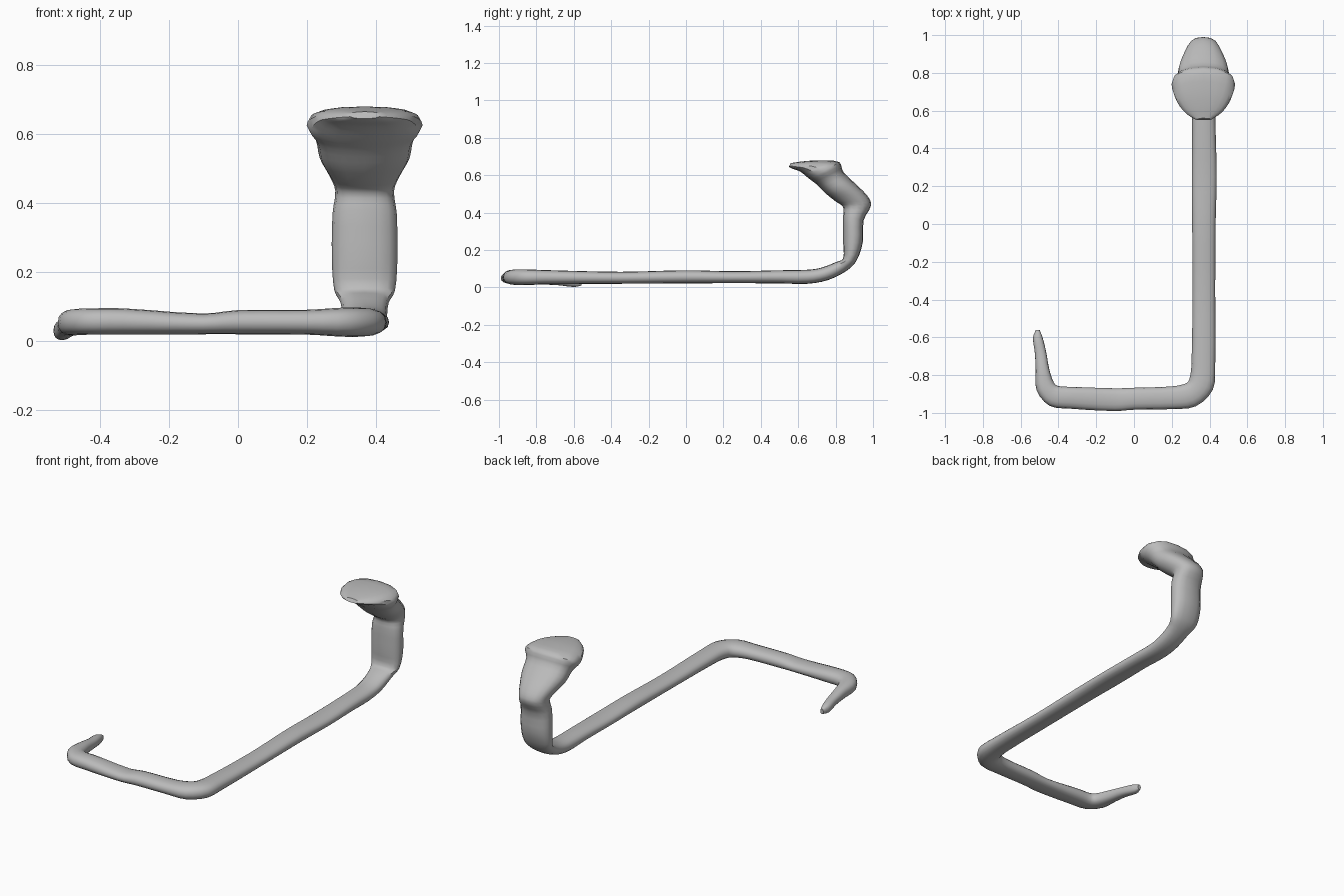
import bpy
import bmesh
import math
from mathutils import Vector

SIDES = 16      # points around the body
STEPS = 3       # rings blended between two stations

# Remove the default cube
default_cube = bpy.data.objects.get("Cube")
if default_cube:
    bpy.data.objects.remove(default_cube, do_unlink=True)


def make_material(name, colour):
    material = bpy.data.materials.new(name)
    material.use_nodes = True
    material.diffuse_color = colour
    for node in material.node_tree.nodes:
        if node.type == 'BSDF_PRINCIPLED':
            node.inputs["Base Color"].default_value = colour
            node.inputs["Roughness"].default_value = 0.7
    return material


def lying_rings(stations):
    """Rings across a path on the ground: x, y, half width, z, half height."""
    rings = []
    centres = [Vector((x, y, z)) for x, y, _, z, _ in stations]
    for i, (x, y, half_width, z, half_height) in enumerate(stations):
        before = centres[max(i - 1, 0)]
        after = centres[min(i + 1, len(centres) - 1)]
        along = after - before
        along.z = 0
        across = along.normalized().cross(Vector((0, 0, 1)))
        rings.append((centres[i], across * half_width, Vector((0, 0, half_height))))
    return rings


def rising_rings(stations, x):
    """Rings of the raised part: back y, back z, front y, front z, half width."""
    rings = []
    for back_y, back_z, front_y, front_z, half_width in stations:
        back = Vector((x, back_y, back_z))
        front = Vector((x, front_y, front_z))
        rings.append(((back + front) / 2, Vector((half_width, 0, 0)), (front - back) / 2))
    return rings


def ring_points(centre, across, depth):
    """Slightly squared oval."""
    points = []
    for i in range(SIDES):
        angle = math.tau * i / SIDES
        c, s = math.cos(angle), math.sin(angle)
        u = math.copysign(abs(c) ** 0.85, c)
        v = math.copysign(abs(s) ** 0.85, s)
        points.append(centre + across * u + depth * v)
    return points


def blend(a, b, c, d, t):
    """Smooth curve from b to c, with tangents scaled to the uneven spacing."""
    span = max((c - b).length, 1e-5)
    start = (c - a) * (span / max((b - a).length + span, 1e-5))
    end = (d - b) * (span / max((d - c).length + span, 1e-5))
    t2, t3 = t * t, t * t * t
    return (b * (2 * t3 - 3 * t2 + 1) + start * (t3 - 2 * t2 + t)
            + c * (3 * t2 - 2 * t3) + end * (t3 - t2))


def loft(name, rings, material):
    outlines = [ring_points(*ring) for ring in rings]
    last = len(outlines) - 1
    bm = bmesh.new()
    loops = []
    for i in range(last):
        picks = [outlines[max(i - 1, 0)], outlines[i],
                 outlines[i + 1], outlines[min(i + 2, last)]]
        for step in range(STEPS):
            loops.append([bm.verts.new(blend(*four, step / STEPS)) for four in zip(*picks)])
    loops.append([bm.verts.new(point) for point in outlines[last]])
    for first, second in zip(loops, loops[1:]):
        for i in range(SIDES):
            j = (i + 1) % SIDES
            bm.faces.new((first[i], first[j], second[j], second[i]))
    bm.faces.new(loops[0])
    bm.faces.new(loops[-1])
    bmesh.ops.recalc_face_normals(bm, faces=bm.faces)
    mesh = bpy.data.meshes.new(name)
    bm.to_mesh(mesh)
    bm.free()
    mesh.materials.append(material)
    obj = bpy.data.objects.new(name, mesh)
    bpy.context.collection.objects.link(obj)
    bpy.ops.object.select_all(action='DESELECT')
    obj.select_set(True)
    bpy.context.view_layer.objects.active = obj
    bpy.ops.object.shade_smooth_by_angle(angle=math.radians(40))
    return obj


# Tail, front bend and long straight back
lying = [
    (-.51, -.56, .01, .025, .015),
    (-.51, -.60, .025, .03, .027),
    (-.495, -.68, .03, .04, .028),
    (-.485, -.77, .036, .05, .034),
    (-.47, -.86, .05, .055, .038),
    (-.425, -.91, .057, .057, .038),
    (-.33, -.92, .058, .057, .038),
    (-.1, -.93, .06, .05, .03),
    (0, -.925, .058, .055, .035),
    (.2, -.92, .06, .055, .036),
    (.3, -.905, .066, .055, .042),
    (.355, -.85, .068, .055, .042),
    (.367, -.75, .063, .055, .038),
    (.37, -.35, .06, .052, .032),
    (.37, 0, .062, .057, .035),
    (.372, .25, .066, .055, .032),
    (.37, .5, .062, .057, .035),
]

# Raised neck, hood and head
rising = [
    (.65, .02, .65, .095, .063),
    (.76, .04, .72, .105, .065),
    (.86, .09, .8, .135, .07),
    (.91, .14, .84, .155, .088),
    (.945, .24, .84, .24, .095),
    (.95, .36, .84, .38, .093),
    (.99, .44, .84, .43, .085),
    (.97, .49, .8, .46, .1),
    (.9, .56, .75, .5, .13),
    (.84, .62, .7, .55, .142),
    (.82, .67, .66, .58, .168),
    (.72, .68, .61, .62, .145),
    (.63, .675, .57, .635, .1),
    (.56, .665, .55, .645, .045),
]

skin = make_material("grey skin", (0.5, 0.5, 0.5, 1))
loft("snake_body", lying_rings(lying) + rising_rings(rising, .367), skin)
